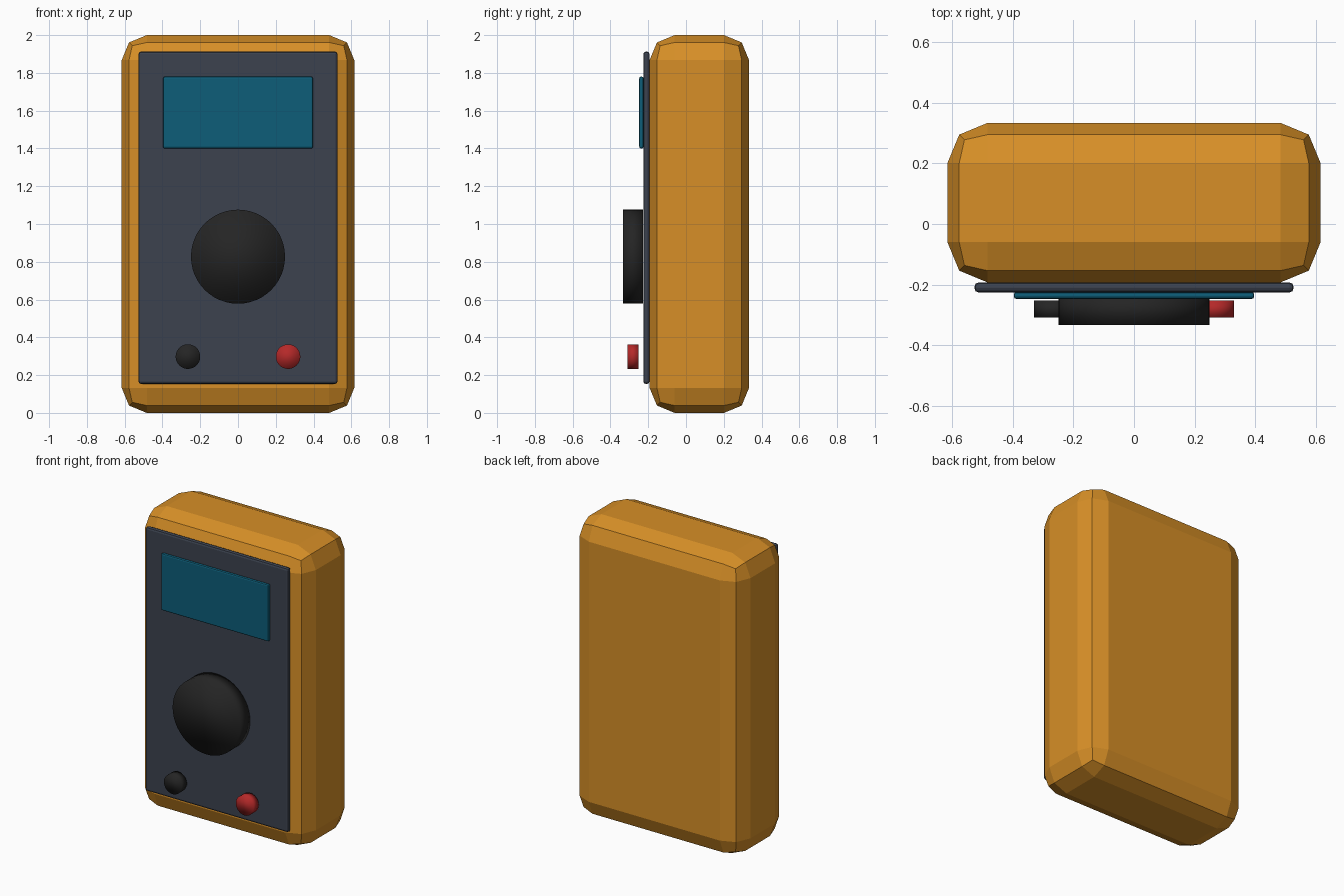
import bpy
import math

if "Cube" in bpy.data.objects:
    bpy.data.objects.remove(bpy.data.objects["Cube"])


def material(name, rgb):
    m = bpy.data.materials.new(name)
    m.diffuse_color = (*rgb, 1.0)
    m.use_nodes = True
    m.node_tree.nodes["Principled BSDF"].inputs["Base Color"].default_value = m.diffuse_color
    return m


ORANGE = material("orange case", (0.68, 0.275, 0.02))
SLATE = material("slate panel", (0.045, 0.055, 0.078))
TEAL = material("teal screen", (0.004, 0.11, 0.19))
BLACK = material("black plastic", (0.018, 0.018, 0.018))
RED = material("red plastic", (0.46, 0.022, 0.022))


def box(name, x, y, z, bevel, mat):
    """Bevelled box from (min, max) ranges."""
    lo, hi = zip(x, y, z)
    bpy.ops.mesh.primitive_cube_add(size=1, location=[(a + b) / 2 for a, b in zip(lo, hi)])
    ob = bpy.context.object
    ob.name = name
    ob.scale = [b - a for a, b in zip(lo, hi)]
    bpy.ops.object.transform_apply(location=False, rotation=False, scale=True)
    mod = ob.modifiers.new("Bevel", 'BEVEL')
    mod.width = bevel
    mod.segments = 2
    ob.data.materials.append(mat)
    return ob


def disc(name, x, z, radius, y, mat):
    """Round part whose axis runs front to back."""
    bpy.ops.mesh.primitive_cylinder_add(
        vertices=48, radius=radius, depth=y[1] - y[0],
        location=(x, (y[0] + y[1]) / 2, z), rotation=(math.pi / 2, 0, 0))
    ob = bpy.context.object
    ob.name = name
    bpy.ops.object.shade_smooth()
    ob.data.materials.append(mat)
    return ob


# Case, face panel and display
box("case", (-0.616, 0.616), (-0.193, 0.334), (0, 2), 0.133, ORANGE)
box("face_panel", (-0.527, 0.527), (-0.226, -0.193), (0.153, 1.913), 0.014, SLATE)
box("display_screen", (-0.397, 0.397), (-0.2475, -0.2245), (1.40, 1.78), 0.009, TEAL)

# Selector dial
disc("selector_dial", 0, 0.827, 0.249, (-0.333, -0.228), BLACK)

# Probe sockets, standing just clear of the panel
for side, mat, label in ((-1, BLACK, "left"), (1, RED, "right")):
    disc(label + "_probe_socket", side * 0.265, 0.298, 0.065, (-0.309, -0.2525), mat)
